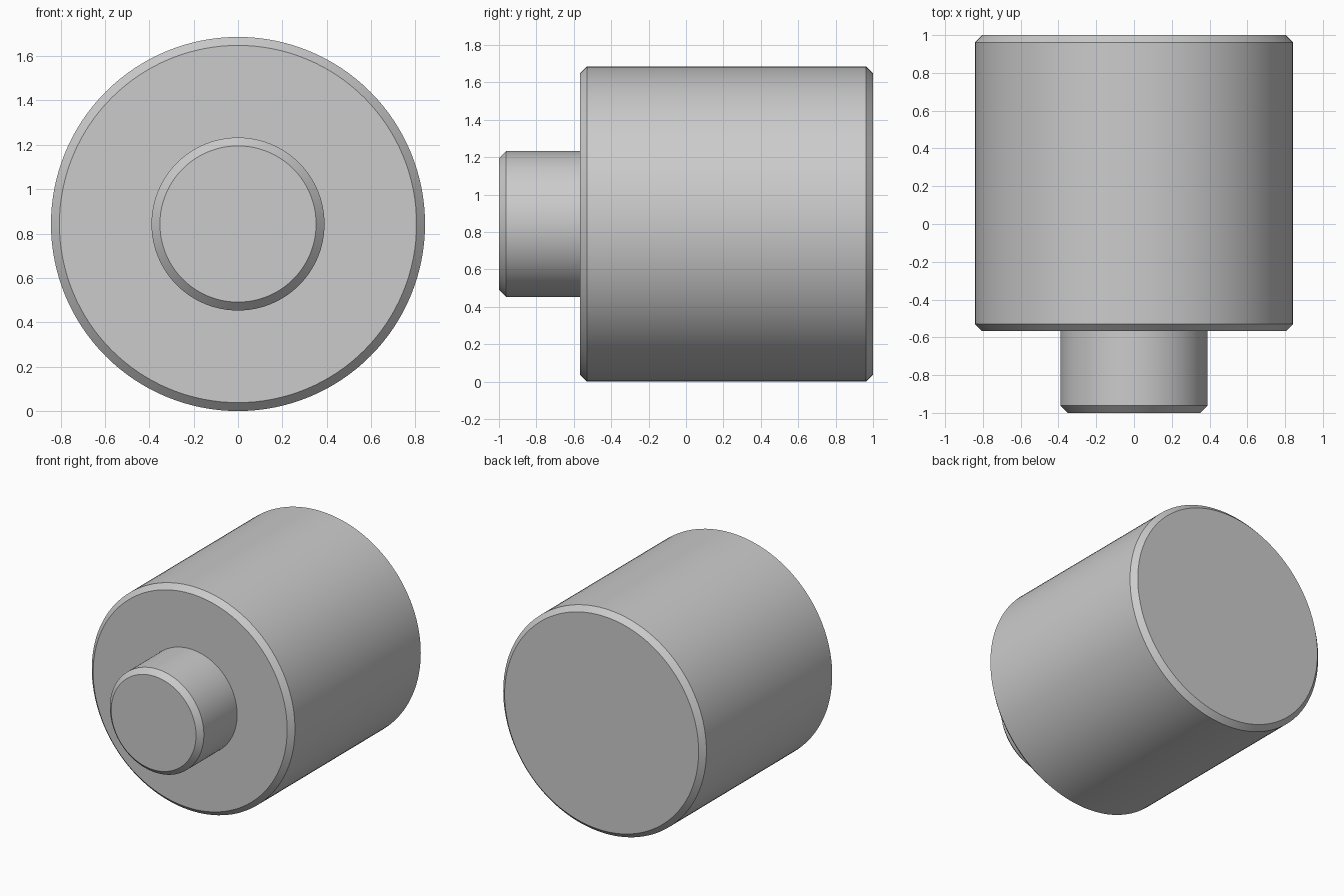
import bpy
import bmesh
import math
from mathutils import Matrix

cube = bpy.data.objects.get("Cube")
if cube:
    bpy.data.objects.remove(cube, do_unlink=True)

SIDES = 128
BODY_RADIUS = 0.843
CHAMFER = 0.038

# Plain grey metal
grey = bpy.data.materials.new("grey metal")
grey.use_nodes = True
color = (0.6, 0.6, 0.6, 1)
grey.diffuse_color = color
grey.node_tree.nodes["Principled BSDF"].inputs["Base Color"].default_value = color


def chamfered_cylinder(name, radius, front, back, chamfer_ends):
    """Cylinder along y, with chamfered rims on the ends listed (-1 front, 1 back)."""
    bm = bmesh.new()
    bmesh.ops.create_cone(bm, cap_ends=True, segments=SIDES, radius1=radius,
                          radius2=radius, depth=back - front,
                          matrix=Matrix.Rotation(math.radians(90), 3, "X").to_4x4())
    rims = [e for f in bm.faces if len(f.verts) > 4
            and math.copysign(1, f.normal.y) in chamfer_ends for e in f.edges]
    bmesh.ops.bevel(bm, geom=rims, offset=CHAMFER, segments=1,
                    affect="EDGES", offset_type="OFFSET")
    mesh = bpy.data.meshes.new(name)
    bm.to_mesh(mesh)
    bm.free()
    mesh.materials.append(grey)
    obj = bpy.data.objects.new(name, mesh)
    obj.location = (0, (front + back) / 2, BODY_RADIUS)
    bpy.context.collection.objects.link(obj)
    bpy.ops.object.select_all(action="DESELECT")
    obj.select_set(True)
    bpy.context.view_layer.objects.active = obj
    bpy.ops.object.shade_smooth_by_angle(angle=math.radians(30))
    return obj


# Wide drum, and the narrow stub on its front
chamfered_cylinder("main_body", BODY_RADIUS, -0.567, 1.0, (-1, 1))
chamfered_cylinder("front_stub", 0.39, -1.0, -0.56, (-1,))
